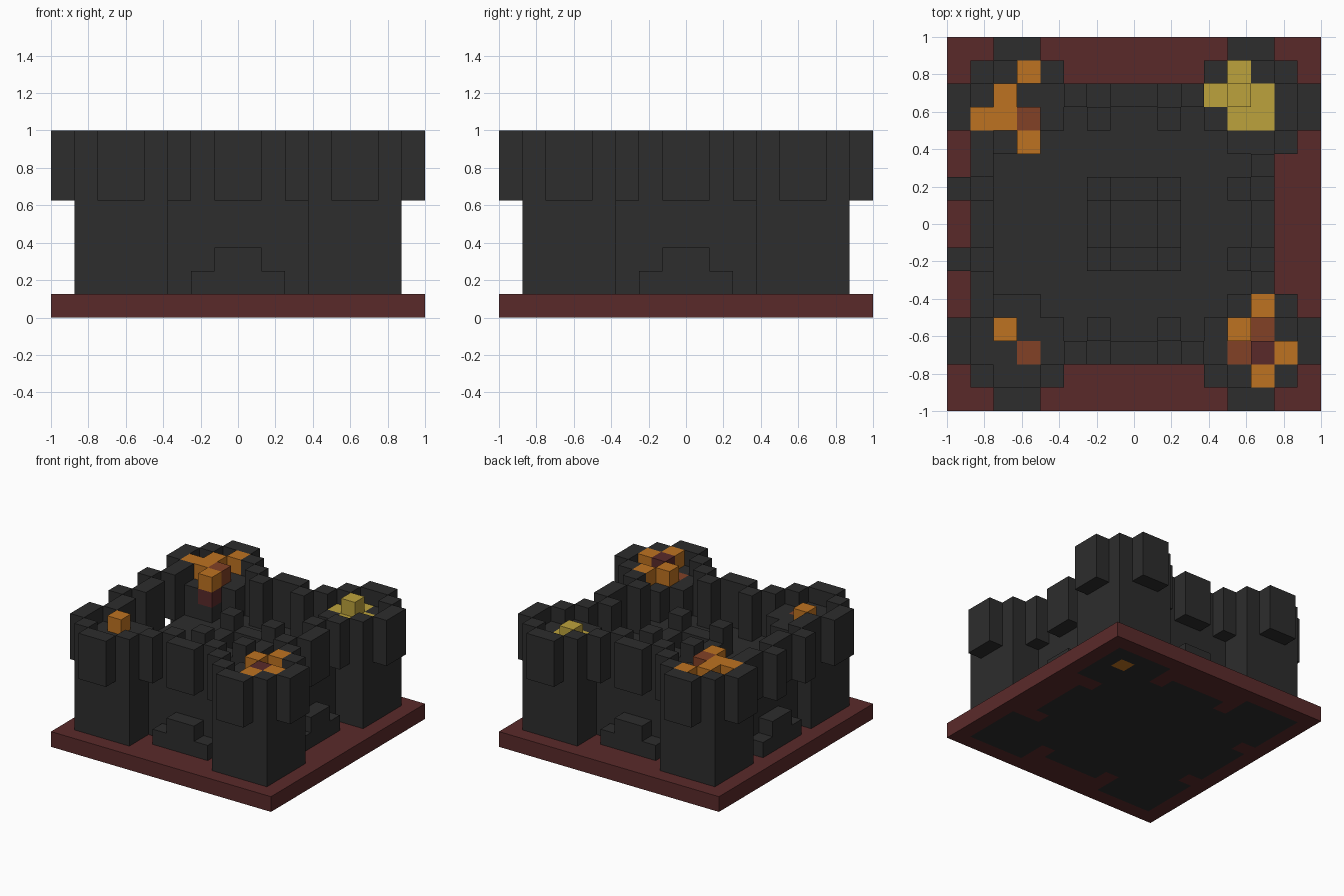
import bpy
import bmesh
from mathutils import Vector

cube = bpy.data.objects.get("Cube")
if cube:
    bpy.data.objects.remove(cube)

UNIT = 0.125
COLOURS = {
    "dark_stone": (0.026, 0.026, 0.026),
    "maroon": (0.102, 0.023, 0.023),
    "flame_brown": (0.223, 0.053, 0.019),
    "flame_orange": (0.515, 0.171, 0.015),
    "flame_yellow": (0.503, 0.361, 0.045),
}
NAMES = list(COLOURS)
STONE, MAROON, BROWN, ORANGE, YELLOW = range(len(NAMES))

materials = []
for name, rgb in COLOURS.items():
    mat = bpy.data.materials.new(name)
    mat.use_nodes = True
    mat.diffuse_color = (*rgb, 1)
    bsdf = mat.node_tree.nodes["Principled BSDF"]
    bsdf.inputs["Base Color"].default_value = (*rgb, 1)
    bsdf.inputs["Roughness"].default_value = 0.9
    materials.append(mat)

# Every block of the model: cell -> (part, colour)
blocks = {}


def fill(part, colour, xs, ys, zs):
    """Fill a box of blocks; each range is (first, past last)."""
    for x in range(*xs):
        for y in range(*ys):
            for z in range(*zs):
                blocks[x, y, z] = (part, colour)


def cell(part, colour, x, y, z):
    blocks[x, y, z] = (part, colour)


# Ground slab and solid castle core
fill("base", MAROON, (-8, 8), (-8, 8), (0, 1))
fill("courtyard", STONE, (-6, 5), (-5, 5), (0, 5))

# Central platform: raised corners, low sides, open middle
fill("centre_platform", STONE, (-2, 2), (-2, 2), (5, 6))
for x in (-2, 1):
    for y in (-2, 1):
        cell("centre_platform", STONE, x, y, 6)
for x in (-1, 0):
    for y in (-1, 0):
        del blocks[x, y, 5]


# Walls: stepped foot, overhanging merlons and the staggered row
def wall(part, along_x, outer, stagger):
    def run(a, b, depth, low, high):
        line, row = (a, b), (depth, depth + 1)
        if along_x:
            fill(part, STONE, line, row, (low, high))
        else:
            fill(part, STONE, row, line, (low, high))

    run(-2, 2, outer, 0, 2)
    run(-1, 1, outer, 2, 3)
    for a, b in ((-3, -2), (-1, 1), (2, 3)):
        run(a, b, outer, 5, 8)
    for a in (-2, 1):
        run(a, a + 1, stagger, 5, 8)


wall("front_wall", True, -6, -5)
wall("back_wall", True, 5, 4)
wall("left_wall", False, 5, 4)
wall("right_wall", False, -7, -8)


# Corner towers
def tower(part, flip_x, flip_y):
    def put(x, y, low, high):
        x = -1 - x if flip_x else x
        y = -1 - y if flip_y else y
        fill(part, STONE, (x, x + 1), (y, y + 1), (low, high))

    for x in range(3, 7):
        for y in range(3, 7):
            inner = x == 3 and y == 3
            corner = x in (3, 6) and y in (3, 6)
            put(x, y, 0, 5 if inner else 8 if corner else 7)
    for i in (4, 5):
        put(7, i, 5, 8)
        put(i, 7, 5, 8)


tower("back_left_tower", False, False)
tower("back_right_tower", True, False)
tower("front_left_tower", False, True)
tower("front_right_tower", True, True)

# Fires on the tower tops
for x, y in ((-5, 6), (-6, 5), (-7, 4), (-6, 4), (-5, 3)):
    cell("back_right_fire", ORANGE, x, y, 7)
cell("back_right_fire", BROWN, -5, 4, 7)
cell("back_right_fire", MAROON, -5, 3, 6)

for x, y in ((4, 6), (3, 5), (4, 5), (5, 5), (4, 4), (5, 4)):
    cell("back_left_fire", YELLOW, x, y, 6)
cell("back_left_fire", YELLOW, 4, 5, 7)
cell("back_left_fire", ORANGE, 5, 5, 0)

cell("front_right_fire", ORANGE, -6, -5, 7)
cell("front_right_fire", BROWN, -5, -6, 6)

for x, y in ((4, -5), (6, -6), (5, -7), (5, -4)):
    cell("front_left_fire", ORANGE, x, y, 7)
cell("front_left_fire", MAROON, 5, -6, 7)
for x, y in ((5, -5), (4, -6)):
    cell("front_left_fire", BROWN, x, y, 6)

# One mesh per part, keeping only the exposed faces
SIDES = [Vector(s * (i == k) for k in range(3)) for i in range(3) for s in (-1, 1)]


def build(part):
    bm = bmesh.new()
    for pos, (owner, colour) in blocks.items():
        if owner != part:
            continue
        middle = Vector(pos) + Vector((0.5, 0.5, 0.5))
        for side in SIDES:
            if tuple(int(p + s) for p, s in zip(pos, side)) in blocks:
                continue
            u = Vector((side.y, side.z, side.x))
            v = side.cross(u)
            face = bm.faces.new([
                bm.verts.new((middle + (side + u * a + v * b) / 2) * UNIT)
                for a, b in ((-1, -1), (1, -1), (1, 1), (-1, 1))])
            face.material_index = colour
    bmesh.ops.remove_doubles(bm, verts=bm.verts, dist=0.001)
    bmesh.ops.dissolve_limit(bm, angle_limit=0.01, verts=bm.verts,
                             edges=bm.edges, delimit={'MATERIAL'})
    mesh = bpy.data.meshes.new(part)
    bm.to_mesh(mesh)
    bm.free()
    for mat in materials:
        mesh.materials.append(mat)
    bpy.context.collection.objects.link(bpy.data.objects.new(part, mesh))


for part in sorted({owner for owner, _ in blocks.values()}):
    build(part)
